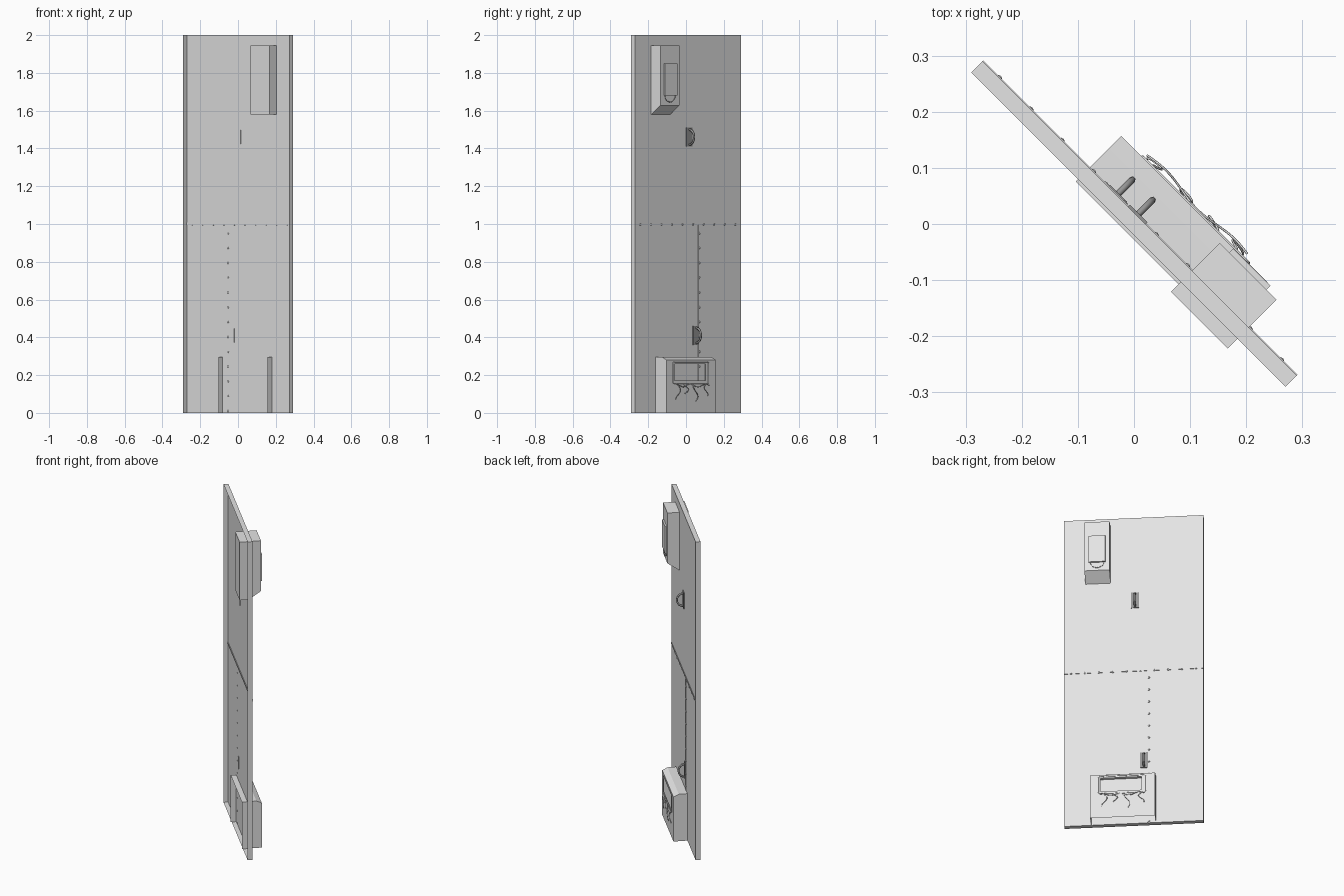
import bpy, bmesh, math
from mathutils import Matrix, Vector

cube = bpy.data.objects.get("Cube")
if cube:
    bpy.data.objects.remove(cube)

# Parts are built in a local frame: x along the panel, y out of its back
TURN = Matrix.Rotation(math.radians(-45), 4, 'Z')
BACK = 0.014


def material(name, value):
    m = bpy.data.materials.new(name)
    m.use_nodes = True
    color = (value, value, value, 1)
    m.diffuse_color = color
    m.node_tree.nodes["Principled BSDF"].inputs["Base Color"].default_value = color
    return m


grey = material("painted grey", 0.78)
dark = material("dark grey", 0.3)


def finish(name, bm, mat=grey):
    mesh = bpy.data.meshes.new(name)
    bm.to_mesh(mesh)
    bm.free()
    mesh.transform(TURN)
    mesh.materials.append(mat)
    obj = bpy.data.objects.new(name, mesh)
    bpy.context.collection.objects.link(obj)
    return obj


def add_box(bm, x, y, z):
    size = Vector((x[1] - x[0], y[1] - y[0], z[1] - z[0]))
    mid = Vector((sum(x) / 2, sum(y) / 2, sum(z) / 2))
    bmesh.ops.create_cube(bm, size=1, matrix=Matrix.Translation(mid) @ Matrix.Diagonal(size.to_4d()))


def box(name, x, y, z, mat=grey):
    bm = bmesh.new()
    add_box(bm, x, y, z)
    return finish(name, bm, mat)


def face(bm, points, facing):
    f = bm.faces.new([bm.verts.new(p) for p in points])
    f.normal_update()
    if f.normal.dot(Vector(facing)) < 0:
        f.normal_flip()


def prism(name, x, profile, mat=grey):
    bm = bmesh.new()
    f = bm.faces.new([bm.verts.new((x[0], y, z)) for y, z in profile])
    ext = bmesh.ops.extrude_face_region(bm, geom=[f])
    bmesh.ops.translate(bm, vec=(x[1] - x[0], 0, 0),
                        verts=[v for v in ext["geom"] if isinstance(v, bmesh.types.BMVert)])
    bmesh.ops.recalc_face_normals(bm, faces=bm.faces)
    return finish(name, bm, mat)


def tube(name, paths, radius, mat=grey):
    curve = bpy.data.curves.new(name, 'CURVE')
    curve.dimensions = '3D'
    curve.bevel_depth = radius
    curve.bevel_resolution = 1
    for points, closed in paths:
        s = curve.splines.new('POLY')
        s.points.add(len(points) - 1)
        for p, co in zip(s.points, points):
            p.co = (*co, 1)
        s.use_cyclic_u = closed
    curve.transform(TURN)
    curve.materials.append(mat)
    obj = bpy.data.objects.new(name, curve)
    bpy.context.collection.objects.link(obj)
    return obj


# Door panel: a shallow tray, open at the front
W, H = 0.396, 2.0
bm = bmesh.new()
add_box(bm, (-W, W), (-BACK, BACK), (0, H))
bm.normal_update()
bmesh.ops.delete(bm, geom=[f for f in bm.faces if f.normal.y < -0.9], context='FACES')
add_box(bm, (-W + 0.001, W - 0.001), (BACK - 0.002, BACK - 0.001), (0.001, H - 0.001))
finish("door_panel", bm)

# Seams on the back sheet
box("horizontal_seam", (-W, W), (BACK - 0.005, BACK + 0.002), (0.996, 1.008))
box("vertical_seam", (-0.081, -0.076), (BACK, BACK + 0.002), (0.0, 0.996))

# Rivets along both seams
bm = bmesh.new()
spots = [(-0.354 + 0.079 * i, 0.998) for i in range(10)]
spots += [(-0.086, 0.01 + 0.0784 * i) for i in range(13)]
for x, z in spots:
    bmesh.ops.create_uvsphere(bm, u_segments=8, v_segments=6, radius=0.006,
                              matrix=Matrix.Translation((x, BACK, z)) @ Matrix.Diagonal((1, 0.8, 1, 1)))
finish("rivets", bm)

# Upper dispenser, passing through the panel
prism("upper_box", (0.132, 0.275),
      [(-0.039, 1.58), (-0.039, 1.945), (0.084, 1.945), (0.084, 1.628), (BACK, 1.58)])
box("upper_box_raised_plate", (0.156, 0.25), (0.084, 0.094), (1.68, 1.85))
arc = [(0.203 + 0.04 * math.cos(a), 0.084, 1.685 + 0.04 * math.sin(a))
       for a in [math.pi * (1 + i / 12) for i in range(13)]]
tube("upper_box_curved_slot", [(arc, False)], 0.002, dark)

# Lower box: open front, hole in its outer face
x0, x1, top, shoulder, out = -0.127, 0.242, 0.295, 0.28, 0.095
bm = bmesh.new()
face(bm, [(x0, -0.02, top), (x1, -0.02, top), (x1, 0.064, top), (x0, 0.064, top)], (0, 0, 1))
face(bm, [(x0, 0.064, top), (x1, 0.064, top), (x1, out, shoulder), (x0, out, shoulder)], (0, 1, 1))
for x in (x0, x1):
    face(bm, [(x, -0.02, 0), (x, -0.02, top), (x, 0.064, top), (x, out, shoulder), (x, out, 0)], (-1, 0, 0))
xs, zs = [x0, -0.05, 0.182, x1], [0, 0.172, 0.258, shoulder]
for i in range(3):
    for j in range(3):
        if (i, j) != (1, 1):
            a, b, c, d = xs[i], xs[i + 1], zs[j], zs[j + 1]
            face(bm, [(a, out, c), (b, out, c), (b, out, d), (a, out, d)], (0, -1, 0))
finish("lower_box", bm)

# Rounded rim around the opening
rim = []
for cx, cz, start in ((0.182, 0.258, 0), (-0.062, 0.258, 1), (-0.062, 0.168, 2), (0.182, 0.168, 3)):
    for k in range(4):
        a = math.pi / 2 * (start + k / 3)
        rim.append((cx + 0.012 * math.cos(a), out, cz + 0.012 * math.sin(a)))
tube("opening_rim", [(rim, True)], 0.003)

# Loose strands hanging from the opening
strands = []
for k, (x, drop) in enumerate(((-0.05, 0.06), (0.03, 0.09), (0.1, 0.05), (0.16, 0.08))):
    strands.append(([(x + 0.016 * math.sin(5 * t + k), out + 0.003 + 0.007 * math.sin(math.pi * t),
                      0.15 - drop * t) for t in [i / 10 for i in range(11)]], False))
strands.append(([(-0.07 + 0.25 * t, out + 0.008 + 0.005 * math.sin(9 * t),
                  0.145 + 0.008 * math.sin(14 * t)) for t in [i / 24 for i in range(25)]], False))
tube("hanging_strands", strands, 0.002)

# Handles: backplate with an arched grip, and a slim plate on the other side
for label, x, z in (("upper", -0.007, 1.46), ("lower", -0.058, 0.41)):
    box(label + "_handle_backplate", (x - 0.022, x + 0.022), (BACK, BACK + 0.005), (z - 0.05, z + 0.05), dark)
    grip = [(x, BACK + 0.004 + 0.036 * math.sin(math.pi * i / 8), z - 0.04 * math.cos(math.pi * i / 8))
            for i in range(9)]
    tube(label + "_handle_grip", [(grip, False)], 0.006, dark)
    box(label + "_handle_front_plate", (x + 0.005, x + 0.019), (BACK - 0.006, BACK - 0.001),
        (z - 0.037, z + 0.037))
